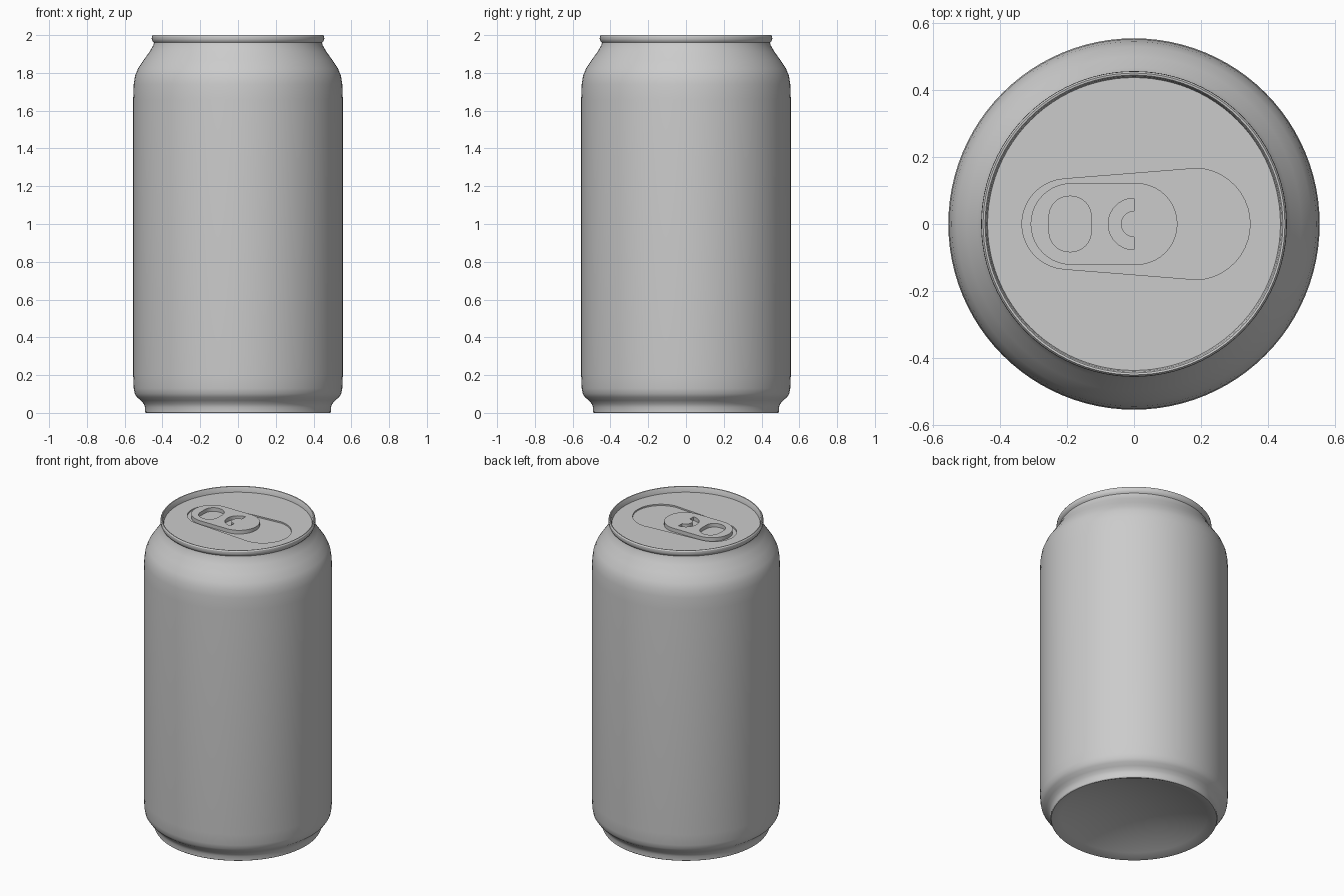
import bpy, bmesh, math

if "Cube" in bpy.data.objects:
    bpy.data.objects.remove(bpy.data.objects["Cube"])

metal = bpy.data.materials.new("aluminium_grey")
metal.diffuse_color = (0.6, 0.6, 0.6, 1)
metal.use_nodes = True
metal.node_tree.nodes["Principled BSDF"].inputs["Base Color"].default_value = metal.diffuse_color


def finish(obj, angle=30):
    obj.data.materials.clear()
    obj.data.materials.append(metal)
    bpy.ops.object.select_all(action='DESELECT')
    obj.select_set(True)
    bpy.context.view_layer.objects.active = obj
    bpy.ops.object.shade_smooth_by_angle(angle=math.radians(angle))


def lathe(name, profile, n=96):
    bm = bmesh.new()
    rings = [[bm.verts.new((r * math.cos(2 * math.pi * j / n), r * math.sin(2 * math.pi * j / n), z))
              for j in range(n)] for r, z in profile]
    for a, b in zip(rings, rings[1:]):
        for j in range(n):
            k = (j + 1) % n
            bm.faces.new((a[j], a[k], b[k], b[j]))
    bmesh.ops.remove_doubles(bm, verts=bm.verts, dist=1e-5)
    me = bpy.data.meshes.new(name)
    bm.to_mesh(me)
    bm.free()
    obj = bpy.data.objects.new(name, me)
    bpy.context.collection.objects.link(obj)
    finish(obj)


def arc(cx, cy, r, a0, a1, n=20):
    return [(cx + r * math.cos(math.radians(a0 + (a1 - a0) * i / n)),
             cy + r * math.sin(math.radians(a0 + (a1 - a0) * i / n))) for i in range(n + 1)]


def plate(name, outlines, z0, z1):
    """Flat plate from an outer outline and any hole outlines."""
    cu = bpy.data.curves.new(name, 'CURVE')
    cu.dimensions = '2D'
    cu.fill_mode = 'BOTH'
    cu.extrude = (z1 - z0) / 2
    for pts in outlines:
        sp = cu.splines.new('POLY')
        sp.points.add(len(pts) - 1)
        for p, (x, y) in zip(sp.points, pts):
            p.co = (x, y, 0, 1)
        sp.use_cyclic_u = True
    obj = bpy.data.objects.new(name, cu)
    obj.location.z = (z0 + z1) / 2
    bpy.context.collection.objects.link(obj)
    bpy.ops.object.select_all(action='DESELECT')
    obj.select_set(True)
    bpy.context.view_layer.objects.active = obj
    bpy.ops.object.convert(target='MESH')
    obj = bpy.context.view_layer.objects.active
    bm = bmesh.new()
    bm.from_mesh(obj.data)
    bmesh.ops.remove_doubles(bm, verts=bm.verts, dist=1e-5)
    bmesh.ops.recalc_face_normals(bm, faces=bm.faces)
    bm.to_mesh(obj.data)
    bm.free()
    finish(obj)


# Can body: concave base, wall, tapered neck, rolled rim and inner lip
dome = [(0.48 * i / 10, 0.1 * (1 - (i / 10) ** 2)) for i in range(11)]
wall = [(0.488, 0), (0.492, 0.006), (0.492, 0.03), (0.499, 0.048), (0.515, 0.066), (0.535, 0.083),
        (0.547, 0.102), (0.552, 0.13), (0.555, 0.2), (0.555, 1.66), (0.552, 1.74), (0.545, 1.785),
        (0.53, 1.822), (0.5, 1.867), (0.468, 1.913), (0.449, 1.945), (0.445, 1.96)]
rim = [(0.453, 1.968), (0.457, 1.98), (0.456, 1.993), (0.451, 2.0), (0.445, 1.999),
       (0.441, 1.992), (0.437, 1.96)]
lathe("can_body", dome + wall + rim)

# Lid with a tapered recess
recess = arc(-0.2, 0, 0.135, 94, 266) + arc(0.18, 0, 0.167, -86, 86)
plate("lid", [arc(0, 0, 0.438, 0, 360, 96)[:-1], recess], 1.955, 1.965)
plate("recess_floor", [recess], 1.95, 1.956)

# Pull tab with finger hole and half-ring slot
tab = arc(-0.187, 0, 0.122, 90, 270) + arc(0.008, 0, 0.122, -90, 90)
cx, hx, hy, r = -0.191, 0.003, 0.023, 0.06
finger_hole = (arc(cx + hx, hy, r, 0, 90, 8) + arc(cx - hx, hy, r, 90, 180, 8)
               + arc(cx - hx, -hy, r, 180, 270, 8) + arc(cx + hx, -hy, r, 270, 360, 8))
slot = arc(0, 0, 0.077, 90, 270) + arc(0, 0, 0.039, 270, 90)
plate("pull_tab", [tab, finger_hole, slot], 1.956, 1.98)
